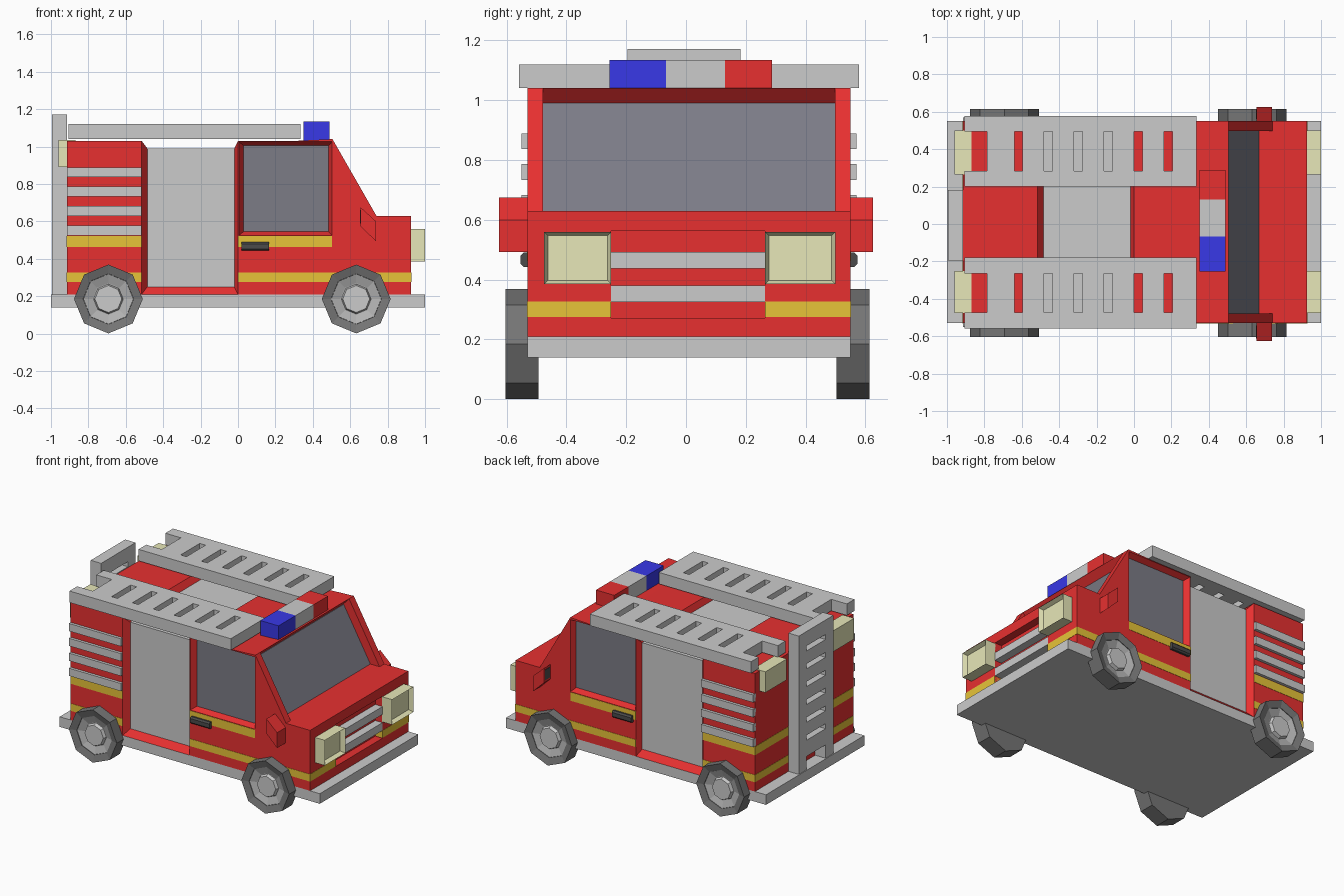
import bpy, bmesh
from math import sin, cos, pi

if "Cube" in bpy.data.objects:
    bpy.data.objects.remove(bpy.data.objects["Cube"])

Y0, Y1, YC = -0.53, 0.55, 0.01      # body sides and centre line


def material(name, r, g, b):
    m = bpy.data.materials.new(name)
    m.diffuse_color = (r, g, b, 1)
    m.use_nodes = True
    m.node_tree.nodes["Principled BSDF"].inputs["Base Color"].default_value = m.diffuse_color
    return m


RED = material("red_paint", 0.8, 0.03, 0.03)
ORANGE = material("orange_stripe", 0.8, 0.55, 0.04)
GLASS = material("dark_glass", 0.2, 0.2, 0.24)
LAMP = material("lamp_yellow", 0.8, 0.8, 0.48)
BLUE = material("blue_beacon", 0.04, 0.04, 0.8)
RUBBER = material("rubber", 0.18, 0.18, 0.18)
BLACK = material("black", 0.07, 0.07, 0.07)
RIM = material("rim_grey", 0.45, 0.45, 0.45)
PALE = material("pale_grey", 0.7, 0.7, 0.7)


def finish(name, bm, mat=None):
    bmesh.ops.recalc_face_normals(bm, faces=bm.faces)
    me = bpy.data.meshes.new(name)
    bm.to_mesh(me)
    bm.free()
    ob = bpy.data.objects.new(name, me)
    bpy.context.collection.objects.link(ob)
    if mat:
        me.materials.append(mat)
    return ob


def boxes(name, items, mat=None):
    """One object from boxes given as (x0, x1, y0, y1, z0, z1)."""
    bm = bmesh.new()
    for b in items:
        for v in bmesh.ops.create_cube(bm, size=1)["verts"]:
            v.co = [b[2 * i + (v.co[i] > 0)] for i in range(3)]
    return finish(name, bm, mat)


def prism(name, profile, y0, y1, mat=None):
    """Extrude an (x, z) profile across y."""
    bm = bmesh.new()
    f = bm.faces.new([bm.verts.new((x, y0, z)) for x, z in profile])
    new = bmesh.ops.extrude_face_region(bm, geom=[f])["geom"]
    for v in new:
        if isinstance(v, bmesh.types.BMVert):
            v.co.y = y1
    return finish(name, bm, mat)


def hull(name, pts, mat=None):
    bm = bmesh.new()
    vs = [bm.verts.new(p) for p in pts]
    bmesh.ops.convex_hull(bm, input=vs)
    bmesh.ops.dissolve_limit(bm, angle_limit=0.001, verts=bm.verts, edges=bm.edges)
    return finish(name, bm, mat)


def cut(ob, cutter):
    mod = ob.modifiers.new("cut", "BOOLEAN")
    mod.object, mod.operation, mod.solver = cutter, "DIFFERENCE", "EXACT"
    bpy.context.view_layer.objects.active = ob
    bpy.ops.object.modifier_apply(modifier=mod.name)
    bpy.data.objects.remove(cutter)


def ring(x, inset):
    """Rectangular body cross-section at x."""
    return [(x, y, z) for y in (Y0 + inset, Y1 - inset) for z in (0.21, 1.03 - inset)]


def lathe(name, x, y, side, rings, mat):
    """Eight-sided turned part about a y axis."""
    bm = bmesh.new()
    loops = [[bm.verts.new((x + r * cos(k * pi / 4), y + side * o, 0.185 + r * sin(k * pi / 4)))
              for k in range(8)] for o, r in rings]
    for a, b in zip(loops, loops[1:]):
        for k in range(8):
            bm.faces.new((a[k], a[k - 1], b[k - 1], b[k]))
    bm.faces.new(loops[0])
    bm.faces.new(loops[-1])
    finish(name, bm, mat)


def ladder(name, place):
    """Slotted ladder; place maps (length, width, thickness) ranges to a box."""
    ob = boxes(name, [place(0, 1.24, 0, 0.378, 0, 0.08)])
    slots = [(-0.1, 0.12)] + [(0.265 + 0.16 * i, 0.31 + 0.16 * i) for i in range(6)]
    cut(ob, boxes("slots", [place(a, b, 0.084, 0.294, -0.1, 0.2) for a, b in slots]))


# Chassis and bodywork
boxes("chassis", [(-1, 1, Y0, Y1, 0.14, 0.21)])
hull("rear_body", ring(-0.915, 0) + ring(-0.515, 0) + ring(-0.485, 0.04), RED)
boxes("shutter_panel", [(-0.485, -0.02, Y0 + 0.04, Y1 - 0.04, 0.21, 0.99)])
hull("sill", [(x, y, z) for x in (-0.515, 0)
              for y, z in ((Y0, 0.21), (Y1, 0.21), (Y0 + 0.04, 0.25), (Y1 - 0.04, 0.25))], RED)
hull("cab_back", ring(-0.02, 0.04) + ring(0, 0), RED)

# Cab core with set-back windscreen and grille opening
core = prism("cab_core", [(0, 0.21), (0.925, 0.21), (0.925, 0.63), (0.665, 0.63), (0.46, 0.99),
                          (0.505, 1.04), (0.3, 1.03), (0, 1.03)], -0.478, 0.498, RED)
cut(core, boxes("grille_cut", [(0.87, 1, -0.25, 0.265, 0.272, 0.563)]))
boxes("grille_bars", [(0.86, 0.925, -0.25, 0.265, z, z + 0.055) for z in (0.325, 0.437)])
prism("windscreen", [(0.66, 0.63), (0.669, 0.63), (0.464, 0.99), (0.455, 0.99)], -0.478, 0.498, GLASS)

outline = [(0, 0.21), (0.925, 0.21), (0.925, 0.63), (0.74, 0.63), (0.505, 1.04), (0.3, 1.03), (0, 1.03)]
for label, s, y, yin in (("right", -1, Y0, -0.478), ("left", 1, Y1, 0.498)):
    # Cab side with tapered window opening
    side = prism("cab_side_" + label, outline, yin, y, RED)
    cut(side, hull("window_cut", [(x, y - s * d, z) for d, xs, zs in (
        (-0.0004, (0.004, 0.503), (0.525, 1.026)), (0.04, (0.03, 0.485), (0.545, 1.005)))
        for x in xs for z in zs]))
    boxes("side_window_" + label, [(0.03, 0.485, *sorted((y - s * 0.043, y - s * 0.037)), 0.545, 1.005)], GLASS)

    # Stripes on the cab, wrapping to the nose
    inner = -0.25 if s < 0 else 0.265
    boxes("cab_stripes_" + label,
          [(0, 0.927, *sorted((inner, y + s * 0.002)), 0.275, 0.326),
           (0, 0.503, *sorted((y - s * 0.01, y + s * 0.002)), 0.463, 0.522)], ORANGE)

    # Door handle
    hull("door_handle_" + label, [(x, y + s * d, z) for d, e in ((-0.01, 0), (0.014, 0), (0.024, 0.01))
                                  for x in (0.02, 0.167) for z in (0.443 + e, 0.49 - e)], BLACK)

    # Wing mirror with glass on its rear face
    tip = s * 0.625
    prism("mirror_" + label, [(0.656, 0.675), (0.656, 0.573), (0.738, 0.493), (0.738, 0.6)],
          y - s * 0.04, tip, RED)
    boxes("mirror_glass_" + label, [(0.653, 0.66, *sorted((y + s * 0.012, tip - s * 0.012)), 0.588, 0.66)], BLACK)

    # Side slats
    boxes("side_slats_" + label, [(-0.915, -0.515, *sorted((y - s * 0.01, y + s * 0.02)), z, z + 0.053)
                                  for z in (0.525, 0.63, 0.733, 0.836)])

    # Headlamp: dished face
    lamp = boxes("headlamp_" + label,
                 [(0.92, 1, *((-0.475, -0.25) if s < 0 else (0.265, 0.5)), 0.385, 0.56)], LAMP)
    bm = bmesh.new()
    bm.from_mesh(lamp.data)
    bm.normal_update()
    face = [f for f in bm.faces if f.normal.x > 0.9]
    bmesh.ops.inset_region(bm, faces=face, thickness=0.018, depth=-0.03)
    bm.to_mesh(lamp.data)
    bm.free()

    # Rear lamp
    boxes("rear_lamp_" + label,
          [(-0.96, -0.87, *((-0.475, -0.25) if s < 0 else (0.265, 0.5)), 0.89, 1.035)], LAMP)

    # Wheels
    for end, x in (("rear", -0.693), ("front", 0.632)):
        tag = end + "_" + label
        yw = YC - 0.005 + s * 0.499
        lathe("tyre_" + tag, x, yw, s,
              [(0, 0.14), (0, 0.184), (0.11, 0.184), (0.095, 0.135), (0.05, 0.135)], RUBBER)
        lathe("rim_" + tag, x, yw, s, [(0.04, 0.134), (0.092, 0.134), (0.075, 0.085)], RIM)
        lathe("hub_" + tag, x, yw, s, [(0.06, 0.085), (0.098, 0.072)], PALE)

    # Roof ladder
    base = 0.2 if s > 0 else -0.558
    ladder("roof_ladder_" + label, lambda u0, u1, v0, v1, w0, w1: (
        u0 - 0.905, u1 - 0.905, base + v0, base + v1, 1.04 + w0, 1.04 + w1))

# Stripes wrapping the rear body
boxes("rear_stripes", [(-0.917, -0.515, Y0 - 0.002, Y1 + 0.002, a, b)
                       for a, b in ((0.275, 0.326), (0.463, 0.522))], ORANGE)

# Upright rear ladder, open end at the bottom
ladder("rear_ladder", lambda u0, u1, v0, v1, w0, w1: (
    -0.995 + w0, -0.995 + w1, -0.196 + v0, -0.196 + v1, 0.21 + 0.775 * u0, 0.21 + 0.775 * u1))

# Light bar
for name, a, b, mat in (("beacon_blue", -0.255, -0.067, BLUE), ("beacon_centre", -0.067, 0.131, PALE),
                        ("beacon_red", 0.131, 0.288, RED)):
    boxes(name, [(0.35, 0.49, a, b, 1.032, 1.135)], mat)
